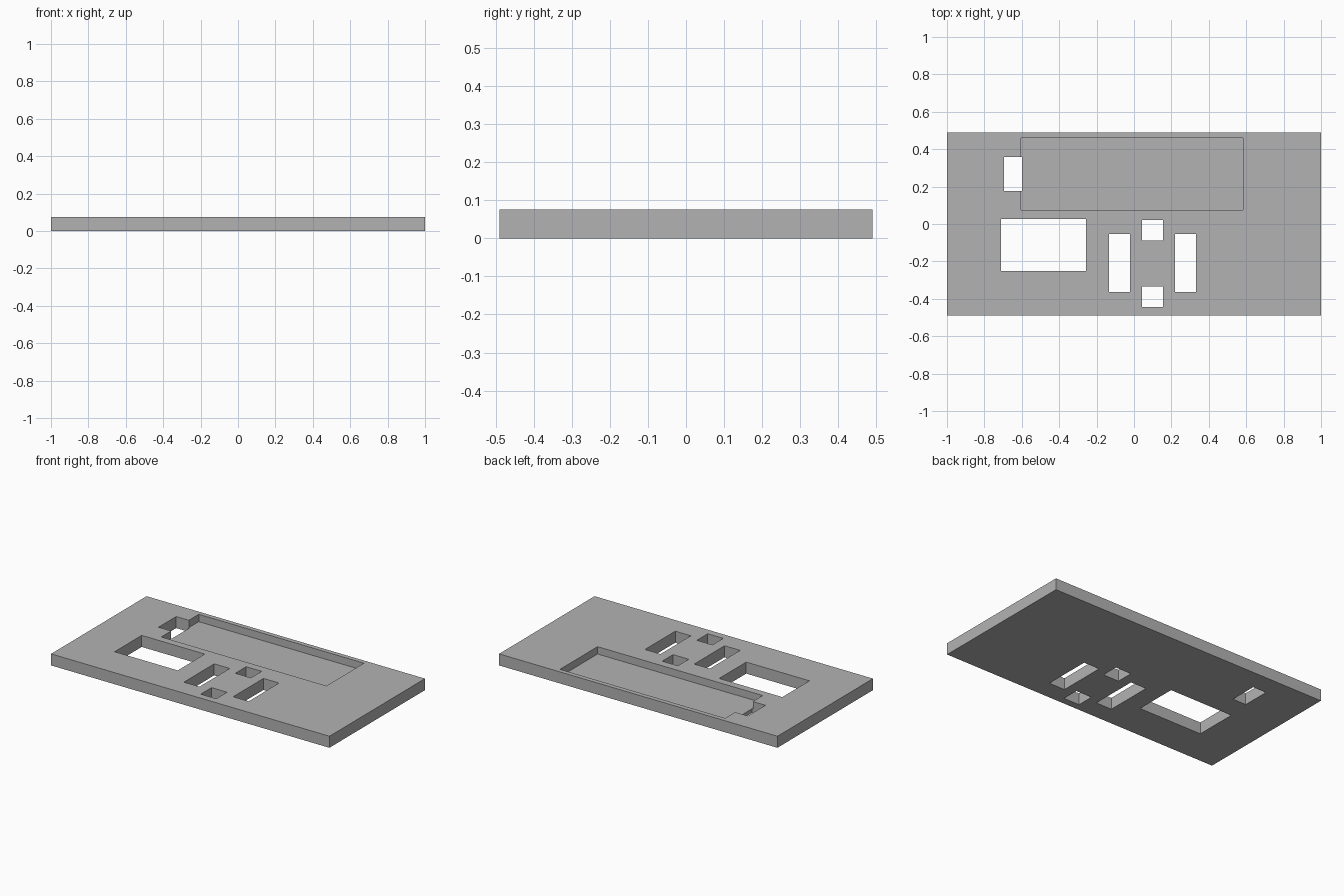
import bpy

cube = bpy.data.objects.get("Cube")
if cube:
    bpy.data.objects.remove(cube, do_unlink=True)

THICKNESS = 0.075
POCKET_FLOOR = 0.027


def box(name, x0, x1, y0, y1, z0, z1):
    bpy.ops.mesh.primitive_cube_add(size=1)
    obj = bpy.context.object
    obj.name = name
    for v in obj.data.vertices:
        v.co.x = x1 if v.co.x > 0 else x0
        v.co.y = y1 if v.co.y > 0 else y0
        v.co.z = z1 if v.co.z > 0 else z0
    return obj


def cut(target, name, x0, x1, y0, y1, z0=-0.1):
    cutter = box(name, x0, x1, y0, y1, z0, THICKNESS + 0.1)
    cutter.hide_render = True
    mod = target.modifiers.new(name, "BOOLEAN")
    mod.operation = "DIFFERENCE"
    mod.solver = "EXACT"
    mod.object = cutter
    bpy.context.view_layer.objects.active = target
    bpy.ops.object.modifier_apply(modifier=name)
    bpy.data.objects.remove(cutter, do_unlink=True)


# Flat panel
panel = box("panel", -1, 1, -0.49, 0.49, 0, THICKNESS)
grey = bpy.data.materials.new("grey")
grey.use_nodes = True
grey.diffuse_color = (0.45, 0.45, 0.45, 1)
grey.node_tree.nodes["Principled BSDF"].inputs["Base Color"].default_value = grey.diffuse_color
panel.data.materials.append(grey)

# Shallow display recess, with a through slot running into its left end
cut(panel, "display_recess", -0.604, 0.583, 0.075, 0.46, POCKET_FLOOR)
cut(panel, "cable_slot", -0.695, -0.599, 0.177, 0.358)

# Large rectangular window
cut(panel, "large_window", -0.711, -0.257, -0.251, 0.027)

# Cross of four button holes: tall ones at the sides, small ones above and below
for side, x in (("left", -0.134), ("right", 0.22)):
    cut(panel, side + "_button_hole", x, x + 0.112, -0.364, -0.053)
for level, y in (("upper", -0.089), ("lower", -0.444)):
    cut(panel, level + "_button_hole", 0.043, 0.155, y, y + 0.111)
